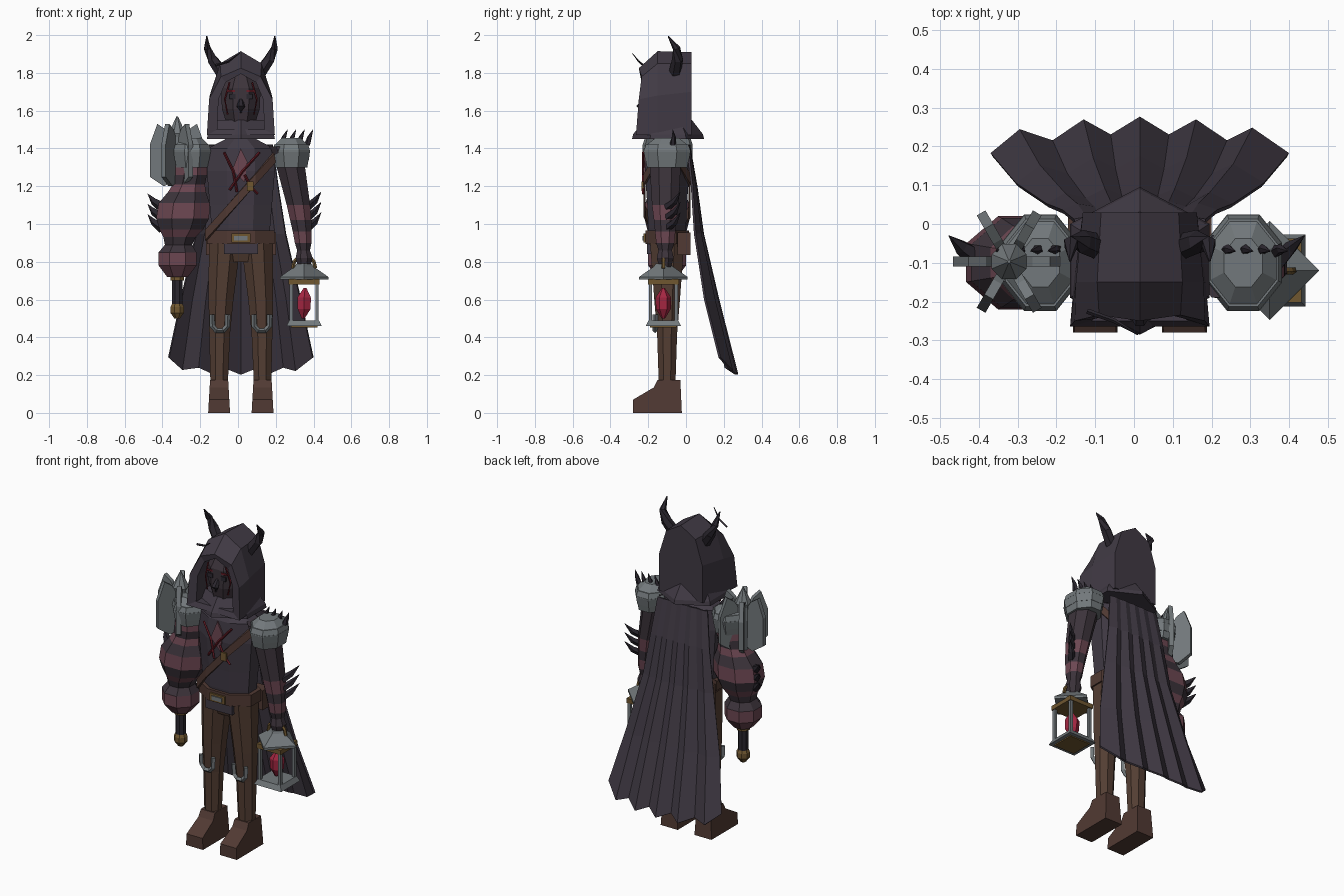
import bpy, bmesh
from math import pi, cos, sin
from mathutils import Vector

old = bpy.data.objects.get("Cube")
if old:
    bpy.data.objects.remove(old)

C = 0.015   # body centre line in x
D = -0.10   # body centre line in y

COLOURS = {
    "dark_cloth": (.052, .042, .058), "dark_skin": (.045, .033, .043),
    "plum_skin": (.15, .062, .083), "trouser_leather": (.088, .048, .033),
    "boot_leather": (.082, .042, .033), "grey_metal": (.17, .19, .20),
    "old_gold": (.16, .095, .03), "red_crystal": (.38, .02, .055),
    "dark_red": (.14, .012, .02), "black_horn": (.024, .02, .028)}
MATS = {}
for key, rgb in COLOURS.items():
    m = MATS[key] = bpy.data.materials.new(key)
    m.use_nodes = True
    m.diffuse_color = (*rgb, 1)
    m.node_tree.nodes["Principled BSDF"].inputs["Base Color"].default_value = (*rgb, 1)


def skin(name, rows, mat, closed=True, caps=True):
    """Join rows of points; mat is one colour or one colour per band."""
    bands = [mat] * (len(rows) - 1) if isinstance(mat, str) else mat
    used = list(dict.fromkeys(bands))
    bm = bmesh.new()
    vs = [[bm.verts.new(p) for p in row] for row in rows]
    n = len(rows[0])
    for a, b, colour in zip(vs, vs[1:], bands):
        for i in range(n if closed else n - 1):
            j = (i + 1) % n
            bm.faces.new((a[i], a[j], b[j], b[i])).material_index = used.index(colour)
    if caps:
        bm.faces.new(vs[0]).material_index = used.index(bands[0])
        bm.faces.new(vs[-1]).material_index = used.index(bands[-1])
    bmesh.ops.recalc_face_normals(bm, faces=bm.faces)
    me = bpy.data.meshes.new(name)
    bm.to_mesh(me)
    bm.free()
    for u in used:
        me.materials.append(MATS[u])
    ob = bpy.data.objects.new(name, me)
    bpy.context.collection.objects.link(ob)
    return ob


def loft(name, rings, mat, n=8, y=D, flat=True):
    """Stack of rings (centre x, z, half width, half depth)."""
    k, off = (1 / cos(pi / n), pi / n) if flat else (1, 0)
    return skin(name, [[(cx + rx * k * cos(off + 2 * pi * i / n),
                         y + ry * k * sin(off + 2 * pi * i / n), z)
                        for i in range(n)] for cx, z, rx, ry in rings], mat)


def tube(name, pts, radii, mat, n=6):
    """Round rod or spike through points."""
    pts = [Vector(p) for p in pts]
    rows = []
    for i, p in enumerate(pts):
        d = pts[min(i + 1, len(pts) - 1)] - pts[max(i - 1, 0)]
        q = d.to_track_quat('Z', 'Y')
        r = radii[i] if isinstance(radii, (list, tuple)) else radii
        rows.append([p + q @ Vector((r * cos(2 * pi * k / n), r * sin(2 * pi * k / n), 0))
                     for k in range(n)])
    return skin(name, rows, mat)


def box(name, x, y, z, hx, hy, hz, mat):
    return loft(name, [(x, z - hz, hx, hy), (x, z + hz, hx, hy)], mat, n=4, y=y)


# Hood: arched rows from the back to the recessed opening
def arch(half):
    return [(C + x, y, z) for x, z, y in half] + [(C - x, y, z) for x, z, y in half[-2::-1]]


inner = [(.125, 1.5, -.25), (.118, 1.66, -.245), (.08, 1.75, -.235), (0, 1.795, -.24)]
skin("hood", [arch(h) for h in (
    [(.147, 1.47, .03), (.147, 1.7, .03), (.1, 1.85, .03), (0, 1.91, .03)],
    [(.17, 1.47, -.15), (.165, 1.68, -.15), (.11, 1.85, -.15), (0, 1.915, -.15)],
    [(.18, 1.47, -.265), (.168, 1.66, -.25), (.105, 1.78, -.235), (0, 1.825, -.25)],
    inner, [(x, z, -.1) for x, z, y in inner])], "dark_cloth")
loft("hood_collar", [(C, 1.45, .18, .165), (C, 1.475, .175, .16), (C, 1.55, .13, .11)],
     "dark_cloth", n=6, y=-.095)
tube("brow_feather", [(-.12, -.225, 1.84), (-.05, -.25, 1.86), (.01, -.285, 1.905)],
     [.007, .006, .002], "black_horn", 4)

# Face
loft("head", [(C, 1.46, .05, .05), (C, 1.53, .075, .085), (C, 1.61, .1, .1),
              (C, 1.72, .105, .1), (C, 1.8, .06, .06)], "dark_skin", y=-.125)
tube("nose", [(C, -.21, 1.665), (C, -.245, 1.62), (C, -.235, 1.59)], [.01, .022, .006], "black_horn")
for s in (-1, 1):
    box("eye", C + s * .045, -.226, 1.675, .016, .004, .013, "black_horn")
    box("brow_mark", C + s * .05, -.226, 1.705, .02, .003, .005, "dark_red")
    tube("cheek_mark", [(C + s * .06, -.225, 1.75), (C + s * .085, -.215, 1.66),
                        (C + s * .07, -.22, 1.58)], .005, "dark_red", 4)
    tube("horn", [(C + s * x, y, z) for x, y, z in
                  ((.1, -.06, 1.8), (.15, -.045, 1.87), (.178, -.05, 1.93), (.18, -.095, 1.995))],
         [.034, .03, .02, .003], "black_horn")

# Torso, belt and strap
loft("torso", [(C, .86, .15, .085), (C, .98, .155, .1), (C, 1.1, .165, .105), (C, 1.28, .18, .118),
               (C, 1.4, .175, .105), (C, 1.45, .08, .07)], "dark_cloth")
loft("hips", [(C, .8, .12, .06), (C, .92, .16, .1)], "trouser_leather")
loft("belt", [(C, .895, .178, .115), (C, .965, .178, .115)], "boot_leather")
box("buckle", C, -.217, .925, .05, .008, .024, "old_gold")
box("buckle_plate", C, -.227, .925, .035, .004, .012, "grey_metal")
box("tunic_flap", C, -.195, .87, .09, .012, .03, "dark_cloth")
ring = [(.19 / cos(pi / 8) * cos(pi / 8 + i * pi / 4), .125 / cos(pi / 8) * sin(pi / 8 + i * pi / 4))
        for i in range(8)]
strap = skin("chest_strap", [[(C + x, D + y, 1.15 + 1.1 * x + dz) for x, y in ring]
                             for dz in (-.028, .028)], "boot_leather", caps=False)
strap.modifiers.new("thickness", 'SOLIDIFY').thickness = .012
box("strap_clasp", .065, -.229, 1.2, .018, .006, .025, "old_gold")
skin("neck_tie", [[(C + x, y, z) for x, z in ((0, 1.4), (.035, 1.33), (.02, 1.22), (-.045, 1.29))]
                  for y in (-.215, -.224)], "plum_skin")
for pts in (((-.09, 1.38), (-.04, 1.28), (-.02, 1.17)), ((.1, 1.38), (.01, 1.28), (-.06, 1.18)),
            ((.02, 1.26), (.05, 1.2), (.09, 1.16))):
    tube("chest_cord", [(C + x, -.226, z) for x, z in pts], .007, "dark_red", 4)

# Legs, boots, knees, pouches
boot = [(-.28, 0), (-.28, .07), (-.17, .135), (-.15, .175), (-.03, .175), (-.022, 0)]
for s in (-1, 1):
    loft("leg", [(C + s * .115, .15, .046, .044), (C + s * .112, .42, .055, .053),
                 (C + s * .105, .6, .066, .068), (C + s * .085, .9, .084, .09)], "trouser_leather")
    skin("boot", [[(C + s * .115 + dx * (1 - z), y, z) for y, z in boot]
                  for dx in (-.058, .058)], "boot_leather")
    tube("knee_guard", [(C + s * .111 + x, -.163, z) for x, z in
                        ((-.042, .52), (-.04, .46), (-.018, .435), (.018, .435), (.04, .46), (.042, .52))],
         .014, "grey_metal", 4)
    box("belt_pouch", C + s * .145, -.01, .895, .04, .035, .06, "boot_leather")

# Pleated cape
X = [-.385, -.31, -.225, -.145, -.075, 0, .075, .145, .225, .29, .385]
rows = []
for z, hw, y, t in ((1.42, .17, .02, .1), (1.2, .2, .055, .25), (.95, .24, .085, .45),
                    (.6, .32, .16, .75), (.22, .385, .255, 1)):
    row = []
    for i, x in enumerate(X):
        s = x / .385
        pleat = 1 if i % 2 else -1
        row.append((C + s * hw, y + t * (.022 * pleat - .05 * s * s),
                    z + (.06 * s ** 4 - .015 * pleat if t == 1 else 0)))
    rows.append(row)
cape = skin("cape", rows, "dark_cloth", closed=False, caps=False)
cape.modifiers.new("thickness", 'SOLIDIFY').thickness = .012

# Layered shoulder pads with spikes
for s in (-1, 1):
    px = .02 + s * .262
    for z, a, b, h in ((1.3, .85, .93, .05), (1.34, .93, 1, .05), (1.385, 1, .9, .035), (1.415, .9, .5, .04)):
        loft("shoulder_plate", [(px, z, .1 * a, .125 * a), (px, z + h, .1 * b, .125 * b)], "grey_metal")
    for i in range(4):
        x = px + s * (.045 * i - .05)
        tube("shoulder_spike", [(x, -.07, 1.42), (x + s * .012, -.065, 1.46), (x + s * .03, -.07, 1.5)],
             [.017, .012, .001], "black_horn", 5)

# Slim left arm with stripes
A, P = "dark_skin", "plum_skin"
loft("left_arm", [(.23, 1.41, .07, .08), (.28, 1.3, .075, .082), (.32, 1.1, .062, .07),
                  (.332, 1.02, .056, .06), (.34, .96, .05, .054), (.345, .9, .044, .048),
                  (.347, .86, .034, .036), (.35, .82, .045, .045), (.35, .77, .03, .03)],
     [A, A, P, A, P, A, A, A], y=-.11)
# Swollen right arm with stripes
loft("right_arm", [(-.22, 1.42, .07, .08), (-.245, 1.35, .08, .085), (-.25, 1.26, .085, .09),
                   (-.26, 1.21, .085, .085), (-.27, 1.17, .1, .095), (-.285, 1.11, .135, .115),
                   (-.293, 1.03, .14, .12), (-.3, .97, .115, .105), (-.31, .93, .085, .085),
                   (-.315, .89, .072, .072), (-.32, .85, .1, .1), (-.32, .78, .1, .1),
                   (-.32, .72, .055, .055)], [A, P, A, P, A, P, A, P, A, A, P, P])
for i in range(3):
    z = .98 + .055 * i
    tube("left_arm_spike", [(.37, -.1, z), (.405, -.06, z + .03), (.44, -.03, z + .08)],
         [.022, .018, .001], "black_horn", 5)
    tube("right_arm_spike", [(-.4, -.09, z), (-.445, -.06, z + .03), (-.478, -.03, z + .07)],
         [.03, .02, .001], "black_horn", 5)

# Flanged mace held in the right hand
M, N = -.322, -.097
loft("mace_handle", [(M, .55, .028, .028), (M, 1.25, .028, .028)], "black_horn", y=N)
loft("mace_pommel", [(M, .5, .015, .015), (M, .53, .036, .036), (M, .56, .036, .036),
                     (M, .585, .024, .024)], "old_gold", y=N)
loft("mace_collar", [(M, .7, .036, .036), (M, .73, .036, .036)], "old_gold", y=N)
loft("mace_hub", [(M, 1.2, .035, .035), (M, 1.46, .04, .04), (M, 1.48, .045, .045),
                  (M, 1.57, .004, .004)], "grey_metal", y=N)
flange = [(.03, 1.22), (.07, 1.2), (.145, 1.25), (.145, 1.42), (.105, 1.53), (.06, 1.5), (.03, 1.45)]
for k in range(6):
    c, s = cos(k * pi / 3), sin(k * pi / 3)
    skin("mace_flange", [[(M + r * c - w * s, N + r * s + w * c, z) for r, z in flange]
                         for w in (-.013, .013)], "grey_metal")

# Lantern hanging from the left hand
L, K = .35, -.12
loft("lantern_roof", [(L, .705, .128, .128), (L, .72, .128, .128), (L, .775, .05, .05),
                      (L, .79, .04, .04)], "grey_metal", n=4, y=K, flat=False)
box("lantern_band", L, K, .695, .082, .082, .014, "old_gold")
loft("lantern_base", [(L, .46, .093, .093), (L, .49, .078, .078)], "grey_metal", n=4, y=K)
box("lantern_foot", L, K, .458, .07, .07, .005, "old_gold")
for sx in (-1, 1):
    for sy in (-1, 1):
        box("lantern_post", L + sx * .068, K + sy * .068, .585, .009, .009, .1, "grey_metal")
tube("lantern_handle", [(L + .06 * cos(a * pi / 6), K, .765 + .07 * sin(a * pi / 6)) for a in range(7)],
     .01, "old_gold", 5)
loft("lantern_crystal", [(L - .005, .5, .008, .008), (L, .55, .034, .034), (L, .61, .036, .036),
                         (L + .005, .66, .008, .008)], "red_crystal", n=6, y=K)
